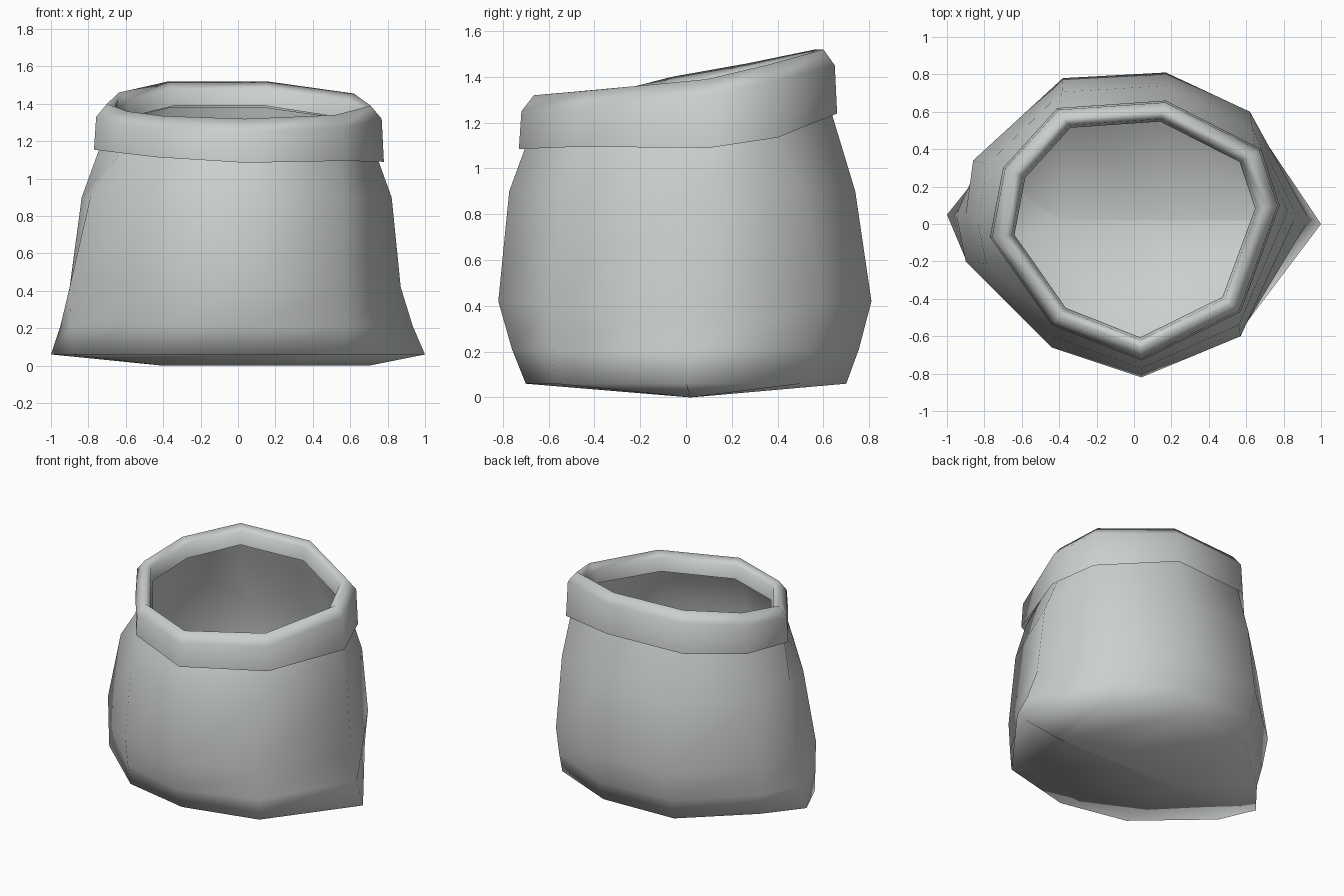
import bpy
import bmesh
from mathutils import Vector

cube = bpy.data.objects.get("Cube")
if cube:
    bpy.data.objects.remove(cube, do_unlink=True)

# One cloth colour
cloth = bpy.data.materials.new("pale grey cloth")
cloth.use_nodes = True
colour = (0.60, 0.63, 0.61, 1)
cloth.diffuse_color = colour
cloth.node_tree.nodes["Principled BSDF"].inputs["Base Color"].default_value = colour

# Plan outlines, anticlockwise from the right-hand seam
base = [(1, 0), (.64, .5), (.17, .7), (-.38, .68), (-.8, .3),
        (-1, .05), (-.89, -.2), (-.44, -.6), (.04, -.7), (.57, -.57)]
belly = [(.87, .05), (.62, .6), (.17, .81), (-.38, .78), (-.86, .34),
         (-.9, .05), (-.9, -.2), (-.44, -.66), (.04, -.82), (.57, -.6)]
mouth = [(.78, .1), (.68, .4), (.17, .66), (-.41, .62), (-.7, .3),
         (-.77, -.07), (-.65, -.24), (-.44, -.54), (.04, -.73), (.57, -.47)]

# Uneven heights of the rolled rim
crest = [1.39, 1.455, 1.52, 1.52, 1.46, 1.40, 1.36, 1.335, 1.32, 1.34]
hem = [1.09, 1.135, 1.24, 1.235, 1.19, 1.155, 1.14, 1.115, 1.085, 1.095]


def level(outline, z):
    return [Vector((x, y, z)) for x, y in outline]


def blend(a, b, t):
    return [p.lerp(q, t) for p, q in zip(a, b)]


def roll(scale, heights, drop):
    return [Vector((x * scale, y * scale, h - drop))
            for (x, y), h in zip(mouth, heights)]


def loft(name, rings):
    bm = bmesh.new()
    loops = [[bm.verts.new(p) for p in ring] for ring in rings]
    for low, high in zip(loops, loops[1:]):
        for i in range(len(low)):
            j = (i + 1) % len(low)
            bm.faces.new((low[i], low[j], high[j], high[i]))
    bmesh.ops.remove_doubles(bm, verts=bm.verts, dist=0.0005)
    mesh = bpy.data.meshes.new(name)
    bm.to_mesh(mesh)
    bm.free()
    mesh.materials.append(cloth)
    mesh.shade_smooth()
    obj = bpy.data.objects.new(name, mesh)
    bpy.context.collection.objects.link(obj)
    return obj


# Sack body: keel under the base, pinched side seams, full belly, narrow neck
keel = [Vector((max(-.4, min(.7, x)), .02, 0)) for x, y in base]
foot = level(base, .06)
full = level(belly, .42)
low = blend(foot, full, .5)
for p in low:
    p.z = .21
neck = roll(.96, hem, -.01)
shoulder = blend(level(belly, .9), neck, .4)
for p in shoulder:
    p.z = .9
loft("sack_body", [keel, foot, low, full, shoulder, neck, roll(.9, crest, .14)])

# Rolled rim: outer flap, rounded crest, inner lip
loft("rolled_rim", [roll(1, hem, 0), roll(.985, crest, .07), roll(.91, crest, 0),
                    roll(.85, crest, .04), roll(.83, crest, .13)])
